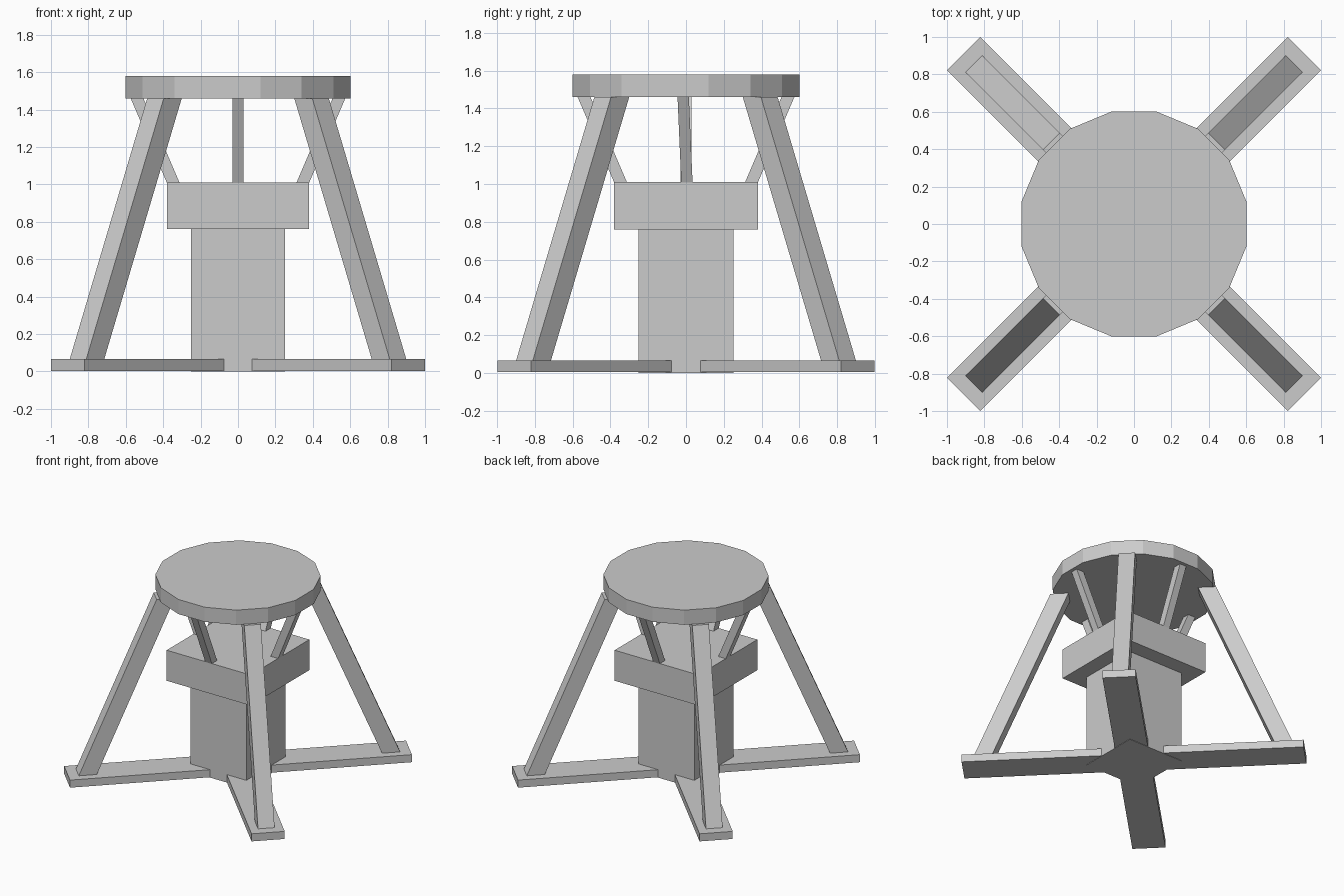
import bpy
import bmesh
from math import radians
from mathutils import Matrix, Vector

if "Cube" in bpy.data.objects:
    bpy.data.objects.remove(bpy.data.objects["Cube"])


def make_object(name, bm):
    bmesh.ops.recalc_face_normals(bm, faces=bm.faces)
    mesh = bpy.data.meshes.new(name)
    bm.to_mesh(mesh)
    bm.free()
    obj = bpy.data.objects.new(name, mesh)
    bpy.context.collection.objects.link(obj)
    return obj


def beam(name, bottom, top, depth, width, angle=0):
    """Box with level ends, sheared from bottom centre to top centre, then turned about z."""
    bm = bmesh.new()
    bmesh.ops.create_cube(bm, size=1)
    for v in bm.verts:
        centre = Vector(top if v.co.z > 0 else bottom)
        v.co = centre + Vector((v.co.x * depth, v.co.y * width, 0))
    bm.transform(Matrix.Rotation(radians(angle), 4, 'Z'))
    return make_object(name, bm)


# Central square column and its wider cap
beam("column", (0, 0, 0), (0, 0, 0.76), 0.505, 0.505)
beam("column_cap", (0, 0, 0.76), (0, 0, 1.01), 0.76, 0.76)

# Diagonal foot bars and sloping legs
for i, corner in enumerate(("back_right", "back_left", "front_left", "front_right")):
    angle = 45 + 90 * i
    beam(f"foot_bar_{corner}", (0.725, 0, 0.003), (0.725, 0, 0.065), 1.125, 0.25, angle)
    beam(f"leg_{corner}", (1.142, 0, 0.065), (0.556, 0, 1.46), 0.136, 0.125, angle)

# Short struts from the cap up to the seat; the right one leans slightly
for i, side in enumerate(("right", "back", "left", "front")):
    lean = (0.005, -0.015) if side == "right" else (0, 0)
    beam(f"strut_{side}", (0.345, lean[0], 1.005), (0.542, lean[1], 1.465), 0.068, 0.06, 90 * i)

# Sixteen-sided seat disc
bm = bmesh.new()
bmesh.ops.create_cone(bm, cap_ends=True, segments=16, radius1=0.613, radius2=0.613, depth=0.12)
bm.verts.ensure_lookup_table()
v = bm.verts[0].co
turn = radians(11.25) - Vector((1, 0)).angle_signed(v.xy) * -1
bm.transform(Matrix.Translation((0, 0, 1.52)) @ Matrix.Rotation(turn, 4, 'Z'))
make_object("seat", bm)
